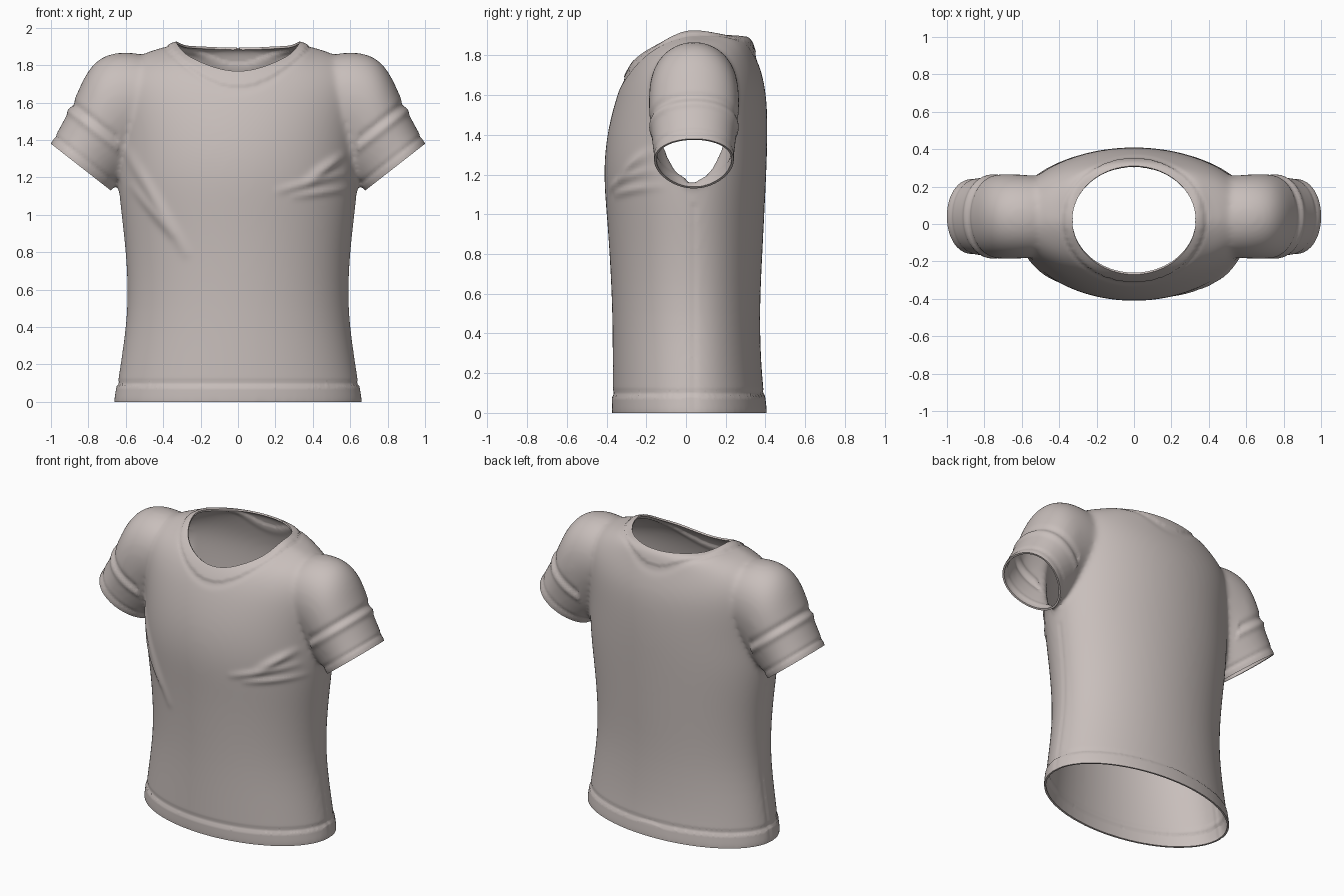
import bpy, bmesh, math
from mathutils import Vector

old = bpy.data.objects.get("Cube")
if old:
    bpy.data.objects.remove(old, do_unlink=True)

cloth = bpy.data.materials.new("warm grey cloth")
cloth.use_nodes = True
COLOUR = (0.58, 0.52, 0.50, 1)
cloth.diffuse_color = COLOUR
cloth.node_tree.nodes["Principled BSDF"].inputs["Base Color"].default_value = COLOUR

SIDES = 48
NECK_Y, NECK_RX, NECK_RY = 0.02, 0.33, 0.29


def loft(bm, rings):
    """Closed tube through rings of points."""
    rows = [[bm.verts.new(p) for p in ring] for ring in rings]
    for a, b in zip(rows, rows[1:]):
        for i in range(SIDES):
            j = (i + 1) % SIDES
            bm.faces.new((a[i], a[j], b[j], b[i]))
    bm.faces.new(rows[0][::-1])
    bm.faces.new(rows[-1])


def turn(i):
    t = math.tau * i / SIDES
    return math.cos(t), math.sin(t)


def torso_ring(z, half, front, back):
    ring = []
    for i in range(SIDES):
        c, s = turn(i)
        mid = 0.03
        ring.append((half * c, mid + s * ((back - mid) if s > 0 else (mid - front)), z))
    return ring


def sleeve_ring(side, xo, zo, xi, zi, half):
    outer, inner = Vector((xo, 0, zo)), Vector((xi, 0, zi))
    ring = []
    for i in range(SIDES):
        c, s = turn(i)
        p = (outer + inner) / 2 + (outer - inner) / 2 * c
        ring.append((side * p.x, 0.04 + half * s * (1 + 0.15 * c), p.z))
    return ring


def apply_mod(obj, kind, **props):
    mod = obj.modifiers.new(kind.title(), kind)
    for key, value in props.items():
        setattr(mod, key, value)
    bpy.context.view_layer.objects.active = obj
    bpy.ops.object.modifier_apply(modifier=mod.name)


def new_object(name, bm):
    bmesh.ops.recalc_face_normals(bm, faces=bm.faces)
    mesh = bpy.data.meshes.new(name)
    bm.to_mesh(mesh)
    bm.free()
    obj = bpy.data.objects.new(name, mesh)
    bpy.context.collection.objects.link(obj)
    return obj


# Torso: height, half width, front y, back y
TORSO = [(-0.08, .68, -.37, .415), (0, .66, -.37, .405), (.2, .63, -.37, .38),
         (.5, .585, -.37, .37), (.8, .6, -.385, .385), (1, .625, -.4, .395),
         (1.2, .645, -.417, .405), (1.4, .64, -.402, .412), (1.6, .66, -.35, .408),
         (1.72, .66, -.3, .38), (1.81, .6, -.24, .35), (1.865, .5, -.15, .335),
         (1.893, .42, -.07, .32), (1.905, .3, 0, .25)]
# Sleeve: outer x, z, inner x, z, half depth
SLEEVE = [(.4, 1.84, .4, 1.36, .2), (.6, 1.88, .5, 1.29, .22), (.74, 1.85, .55, 1.25, .225),
          (.82, 1.75, .58, 1.22, .225), (.88, 1.6, .62, 1.19, .215),
          (.935, 1.5, .65, 1.16, .205), (1, 1.38, .68, 1.13, .2),
          (1.045, 1.32, .72, 1.07, .2)]
bm = bmesh.new()
loft(bm, [torso_ring(*r) for r in TORSO])
for side in (1, -1):
    loft(bm, [sleeve_ring(side, *r) for r in SLEEVE])
shirt = new_object("shirt", bm)
shirt.data.materials.append(cloth)
apply_mod(shirt, 'SUBSURF', levels=2)
apply_mod(shirt, 'REMESH', mode='VOXEL', voxel_size=0.014)

# Folds on the front: x, z to x, z, height, width
FOLDS = [(.22, 1.13, .56, 1.22, .012, .022), (.38, 1.19, .55, 1.31, .018, .025),
         (.3, 1.1, .58, 1.14, .01, .02), (-.6, 1.35, -.28, .8, .012, .03),
         (-.56, 1.15, -.36, .9, .01, .025)]


def bump(d, width):
    return math.exp(-(d / width) ** 2)


def neck_ratio(p):
    return math.hypot(p.x / NECK_RX, (p.y - NECK_Y) / NECK_RY)


def segment_bump(x, z, fold):
    a, b = Vector(fold[:2]), Vector(fold[2:4])
    p, d = Vector((x, z)), b - a
    t = max(0, min(1, (p - a).dot(d) / d.length_squared))
    return fold[4] * math.sin(math.pi * (0.1 + 0.8 * t)) * bump((p - a - d * t).length, fold[5])


CUFF = Vector((1, 0, 1.38))
CUFF_DIR = Vector((.25, 0, -.32)).normalized()


def cloth_offset(p):
    out = 0.0
    if p.y < 0 and abs(p.x) < 0.63:
        out += sum(segment_bump(p.x, p.z, f) for f in FOLDS)
    # hem band and side seams
    out += (0.005 if p.z < 0.09 else 0) - 0.005 * bump(p.z - 0.1, 0.012)
    if p.z < 1.05 and abs(p.x) > 0.5:
        out -= 0.004 * bump(p.y - 0.04, 0.012)
    # cuff stitching and sleeve crease
    if abs(p.x) > 0.64 and p.z > 1.1:
        d = (Vector((abs(p.x), 0, p.z)) - CUFF).dot(CUFF_DIR)
        out += 0.008 * bump(d + 0.2, 0.02) - 0.008 * bump(d + 0.24, 0.02)
        out -= 0.005 * bump(d + 0.045, 0.012)
    # collar band
    if p.z > 1.6:
        r = neck_ratio(p)
        out += (0.005 if r < 1.14 else 0) - 0.004 * bump(r - 1.17, 0.03)
    return out


bm = bmesh.new()
bm.from_mesh(shirt.data)
for _ in range(8):
    bmesh.ops.smooth_vert(bm, verts=bm.verts, factor=0.5,
                          use_axis_x=True, use_axis_y=True, use_axis_z=True)
bm.normal_update()
moves = [(v, v.normal * cloth_offset(v.co)) for v in bm.verts]
for v, move in moves:
    v.co += move
    # raised collar points on the shoulders
    if v.co.z > 1.7:
        v.co.z += 0.022 * bump(abs(v.co.x) - NECK_RX, 0.05) * bump(v.co.y - 0.03, 0.15)
bm.to_mesh(shirt.data)
bm.free()

# Neck opening
bm = bmesh.new()
bmesh.ops.create_cone(bm, cap_ends=True, segments=64, radius1=1, radius2=1, depth=1)
for v in bm.verts:
    v.co = (v.co.x * NECK_RX, v.co.y * NECK_RY + NECK_Y, v.co.z + 2)
cutter = new_object("neck_cutter", bm)
cutter.hide_render = True
apply_mod(shirt, 'BOOLEAN', operation='DIFFERENCE', solver='EXACT', object=cutter)
bpy.data.objects.remove(cutter, do_unlink=True)

bm = bmesh.new()
bm.from_mesh(shirt.data)
bm.normal_update()
walls = []
for f in bm.faces:
    c = f.calc_center_median()
    if c.z > 1.49 and neck_ratio(c) < 1.002 and (abs(f.normal.z) < 1e-3 or c.z < 1.51):
        walls.append(f)
bmesh.ops.delete(bm, geom=walls, context='FACES')


def slice_off(faces, point, normal):
    geom = set(faces)
    for f in faces:
        geom.update(f.verts)
        geom.update(f.edges)
    bmesh.ops.bisect_plane(bm, geom=list(geom), dist=1e-5, plane_co=point,
                           plane_no=normal, clear_outer=True)


# Hem and cuff openings
slice_off(list(bm.faces), (0, 0, 0), (0, 0, -1))
for side in (1, -1):
    near = [f for f in bm.faces if f.calc_center_median().x * side > 0.67
            and 0.95 < f.calc_center_median().z < 1.6]
    slice_off(near, (side * CUFF.x, 0, CUFF.z), (side * CUFF_DIR.x, 0, CUFF_DIR.z))
for f in bm.faces:
    f.material_index = 0
bm.to_mesh(shirt.data)
bm.free()

# Cloth thickness
apply_mod(shirt, 'SOLIDIFY', thickness=0.012, offset=-1)
shirt.select_set(True)
bpy.context.view_layer.objects.active = shirt
bpy.ops.object.shade_smooth_by_angle(angle=math.radians(50))
